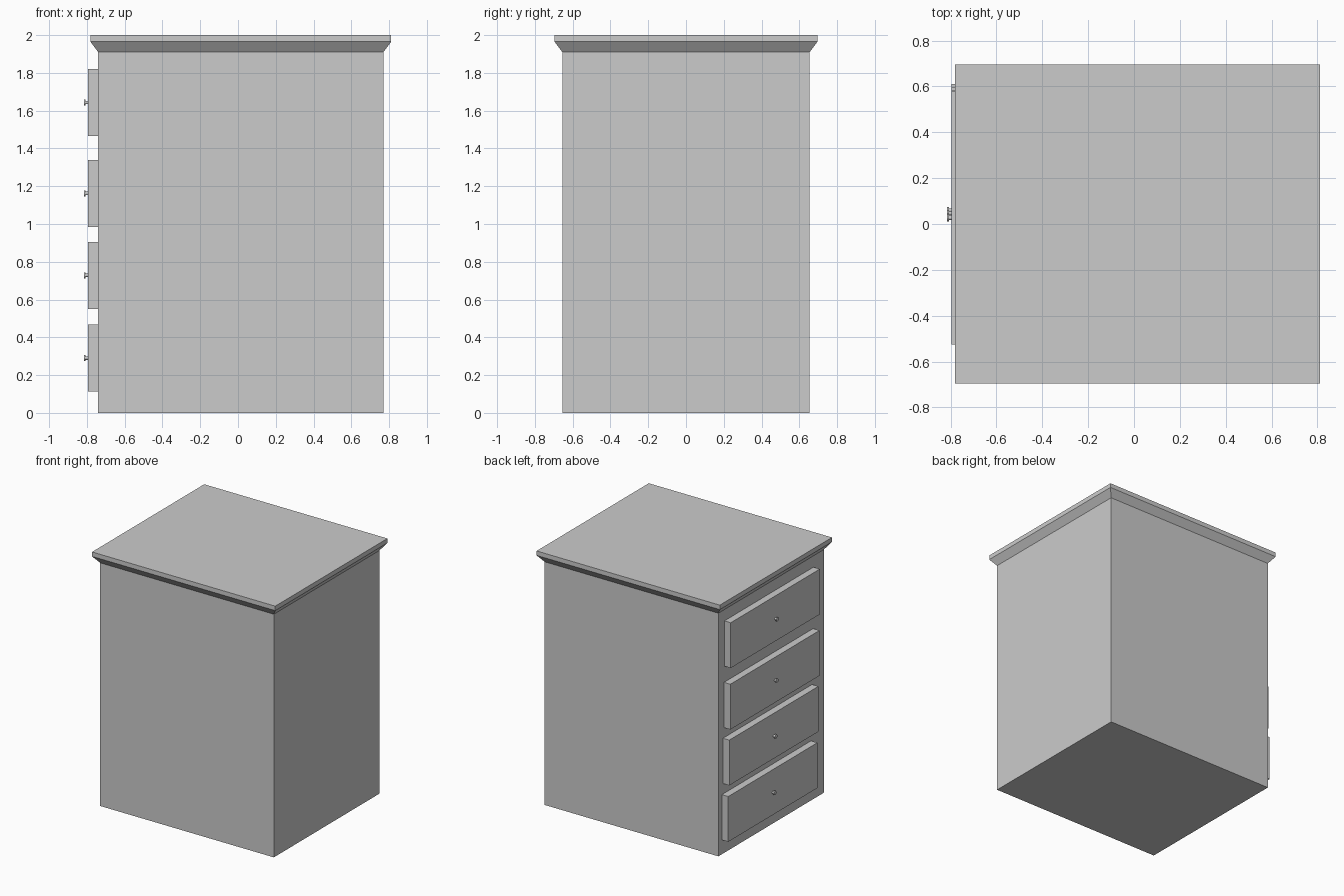
import bpy, bmesh, math
from mathutils import Matrix

if "Cube" in bpy.data.objects:
    bpy.data.objects.remove(bpy.data.objects["Cube"], do_unlink=True)

grey = bpy.data.materials.new("plain grey")
grey.use_nodes = True
colour = (0.6, 0.6, 0.6, 1)
grey.diffuse_color = colour
grey.node_tree.nodes["Principled BSDF"].inputs["Base Color"].default_value = colour


def finish(name, bm):
    bmesh.ops.recalc_face_normals(bm, faces=bm.faces)
    mesh = bpy.data.meshes.new(name)
    bm.to_mesh(mesh)
    bm.free()
    mesh.materials.append(grey)
    obj = bpy.data.objects.new(name, mesh)
    bpy.context.collection.objects.link(obj)
    return obj


def box(name, x, y, z):
    bm = bmesh.new()
    bmesh.ops.create_cube(bm, size=1)
    for v in bm.verts:
        v.co = [(a + b) / 2 + c * (b - a) for (a, b), c in zip((x, y, z), v.co)]
    return finish(name, bm)


# Cabinet body
BODY_X, BODY_Y = (-0.74, 0.77), (-0.655, 0.655)
box("cabinet_body", BODY_X, BODY_Y, (0, 1.91))

# Worktop: stacked rectangular rings with a sloping underside
bm = bmesh.new()
rings = []
for z, out in ((1.91, 0), (1.965, 0.041), (2.0, 0.041)):
    x0, x1 = BODY_X[0] - out, BODY_X[1] + out
    y0, y1 = BODY_Y[0] - out, BODY_Y[1] + out
    rings.append([bm.verts.new((x, y, z)) for x, y in ((x0, y0), (x1, y0), (x1, y1), (x0, y1))])
for low, high in zip(rings, rings[1:]):
    for i in range(4):
        j = (i + 1) % 4
        bm.faces.new((low[i], low[j], high[j], high[i]))
bm.faces.new(rings[0])
bm.faces.new(rings[-1])
finish("worktop", bm)


def knob(name, y, z):
    bm = bmesh.new()
    # Narrow neck and wider head, pointing out of the drawer
    for x, radius, depth in ((-0.80, 0.009, 0.018), (-0.811, 0.016, 0.009)):
        spot = Matrix.Translation((x, y, z)) @ Matrix.Rotation(math.pi / 2, 4, "Y")
        bmesh.ops.create_cone(bm, cap_ends=True, segments=12, radius1=radius,
                              radius2=radius, depth=depth, matrix=spot)
    finish(name, bm)


# Drawers with their knobs, from top to bottom
drawers = (("top", 0.027, 1.643), ("upper", 0.032, 1.162),
           ("lower", 0.045, 0.728), ("bottom", 0.058, 0.29))
for label, y, z in drawers:
    box(label + "_drawer", (-0.795, BODY_X[0]), (y - 0.553, y + 0.553), (z - 0.178, z + 0.178))
    knob(label + "_knob", y, z)
